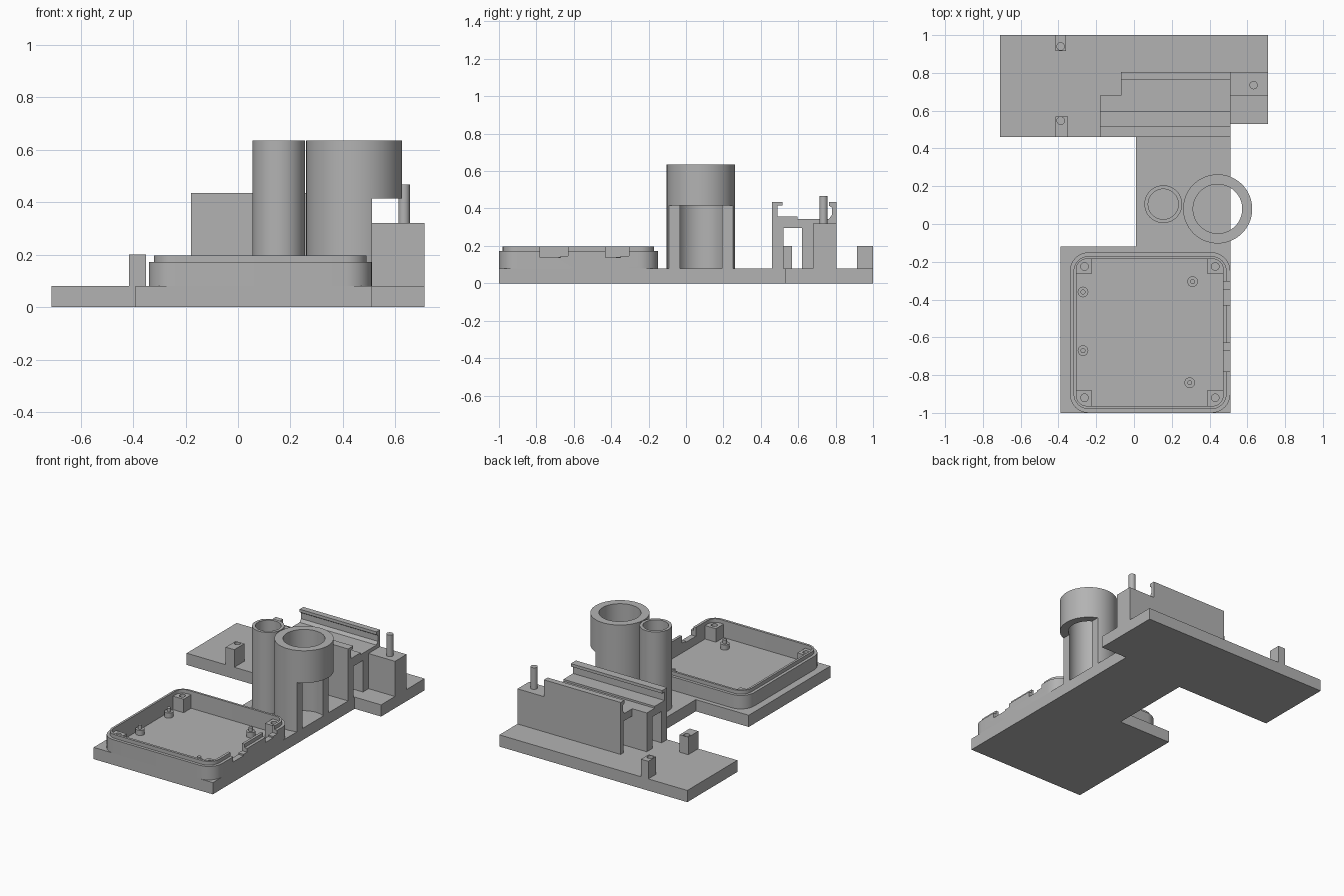
import bpy, bmesh, math
from mathutils import Vector

old = bpy.data.objects.get("Cube")
if old:
    bpy.data.objects.remove(old, do_unlink=True)

grey = bpy.data.materials.new("plain grey")
grey.use_nodes = True
grey.diffuse_color = (0.45, 0.45, 0.45, 1)
grey.node_tree.nodes["Principled BSDF"].inputs["Base Color"].default_value = (0.45, 0.45, 0.45, 1)


def prism(name, outline, low, high, axis="z"):
    """Extrude an outline along z (xy points) or along x (yz points)."""
    def place(p, t):
        return Vector((p[0], p[1], t)) if axis == "z" else Vector((t, p[0], p[1]))
    bm = bmesh.new()
    face = bm.faces.new([bm.verts.new(place(p, low)) for p in outline])
    grown = bmesh.ops.extrude_face_region(bm, geom=[face])
    shift = place((0, 0), high - low)
    bmesh.ops.translate(bm, vec=shift, verts=[v for v in grown["geom"] if isinstance(v, bmesh.types.BMVert)])
    bmesh.ops.recalc_face_normals(bm, faces=bm.faces[:])
    mesh = bpy.data.meshes.new(name)
    bm.to_mesh(mesh)
    bm.free()
    mesh.materials.append(grey)
    obj = bpy.data.objects.new(name, mesh)
    bpy.context.collection.objects.link(obj)
    return obj


def box(name, x, y, z):
    return prism(name, [(x[0], y[0]), (x[1], y[0]), (x[1], y[1]), (x[0], y[1])], z[0], z[1])


def circle(cx, cy, r, n):
    return [(cx + r * math.cos(math.tau * i / n), cy + r * math.sin(math.tau * i / n)) for i in range(n)]


def cylinder(name, cx, cy, r, low, high, n=24):
    return prism(name, circle(cx, cy, r, n), low, high)


def rounded(x, y, r, steps=8):
    points = []
    corners = [(x[1] - r, y[1] - r), (x[0] + r, y[1] - r), (x[0] + r, y[0] + r), (x[1] - r, y[0] + r)]
    for q, (cx, cy) in enumerate(corners):
        for i in range(steps + 1):
            a = math.pi / 2 * (q + i / steps)
            points.append((cx + r * math.cos(a), cy + r * math.sin(a)))
    return points


def activate(obj):
    bpy.ops.object.select_all(action="DESELECT")
    obj.select_set(True)
    bpy.context.view_layer.objects.active = obj


def cut(obj, *cutters):
    activate(obj)
    for cutter in cutters:
        mod = obj.modifiers.new("cut", "BOOLEAN")
        mod.operation = "DIFFERENCE"
        mod.solver = "EXACT"
        mod.object = cutter
        bpy.ops.object.modifier_apply(modifier=mod.name)
        bpy.data.objects.remove(cutter, do_unlink=True)
    return obj


def smooth(obj):
    activate(obj)
    bpy.ops.object.shade_smooth_by_angle(angle=math.radians(30))


BASE = 0.08

# Base plate
prism("base_plate", [(-0.39, -1), (0.51, -1), (0.51, 0.53), (0.71, 0.53), (0.71, 1), (-0.71, 1),
                     (-0.71, 0.46), (0.01, 0.46), (0.01, -0.12), (-0.39, -0.12)], 0, BASE)

# Rounded tray: body and stepped lip, with connector notches in the right-hand wall
for name, inset, low, high in (("tray_body", 0, BASE, 0.172), ("tray_lip", 0.02, 0.172, 0.197)):
    wall = prism(name, rounded((-0.34 + inset, 0.51 - inset), (-1 + inset, -0.15 - inset), 0.1 - inset), low, high)
    cavity = prism("cavity_cutter", rounded((-0.305, 0.472), (-0.963, -0.185), 0.055), 0.02, 0.3)
    notches = [box("notch_cutter", (0.44, 0.6), y, (z, 0.3))
               for y, z in (((-0.78, -0.67), 0.137), ((-0.671, -0.63), 0.147),
                            ((-0.43, -0.35), 0.137), ((-0.351, -0.305), 0.147))]
    smooth(cut(wall, cavity, *notches))

# Screw posts in the tray corners
for x, hx in (((-0.305, -0.225), -0.262), ((0.39, 0.472), 0.43)):
    for y, hy in (((-0.963, -0.88), -0.92), ((-0.265, -0.185), -0.225)):
        post = box("tray_corner_post", x, y, (BASE, 0.172))
        smooth(cut(post, cylinder("hole_cutter", hx, hy, 0.02, 0.11, 0.3)))

# Standoffs with locating pins
for x, y in ((-0.27, -0.36), (0.31, -0.305), (-0.27, -0.67), (0.295, -0.84)):
    smooth(cylinder("standoff", x, y, 0.028, BASE, 0.115))
    smooth(cylinder("standoff_pin", x, y, 0.013, 0.115, 0.14, 16))

# Two upright tubes, the large one trimmed flush with the plate below its collar
smooth(cut(cylinder("small_tube", 0.155, 0.105, 0.1, BASE, 0.635, 48),
           cylinder("bore_cutter", 0.155, 0.105, 0.08, 0.02, 0.8, 48)))
smooth(cut(cylinder("large_tube", 0.443, 0.08, 0.183, BASE, 0.635, 64),
           cylinder("bore_cutter", 0.443, 0.08, 0.13, 0.02, 0.8, 64),
           box("trim_cutter", (0.51, 0.8), (-0.3, 0.4), (0.02, 0.415))))

# Rail bracket: two legs, shelf and front hook
prism("bracket_front", [(0.46, BASE), (0.52, BASE), (0.52, 0.295), (0.62, 0.295), (0.62, BASE), (0.68, BASE),
                        (0.68, 0.345), (0.595, 0.345), (0.595, 0.358), (0.49, 0.358), (0.49, 0.415),
                        (0.515, 0.415), (0.515, 0.435), (0.46, 0.435)], -0.18, 0.51, "x")
# Rear wall with its hook, joined to the shelf
prism("bracket_rear", [(0.68, 0.295), (0.775, 0.295), (0.775, BASE), (0.805, BASE), (0.805, 0.435),
                       (0.765, 0.435), (0.765, 0.415), (0.78, 0.405), (0.78, 0.365), (0.765, 0.345),
                       (0.68, 0.345)], -0.07, 0.51, "x")

# Side block with pin
box("pin_block", (0.51, 0.71), (0.68, 0.805), (BASE, 0.32))
smooth(cylinder("block_pin", 0.633, 0.735, 0.022, 0.32, 0.467))

# Two small drilled posts on the back plate
for x, y, hy in (((-0.415, -0.35), (0.46, 0.568), 0.547), ((-0.415, -0.36), (0.915, 1), 0.94)):
    post = box("drilled_post", x, y, (BASE, 0.2))
    smooth(cut(post, cylinder("hole_cutter", -0.388, hy, 0.02, 0.12, 0.3)))
